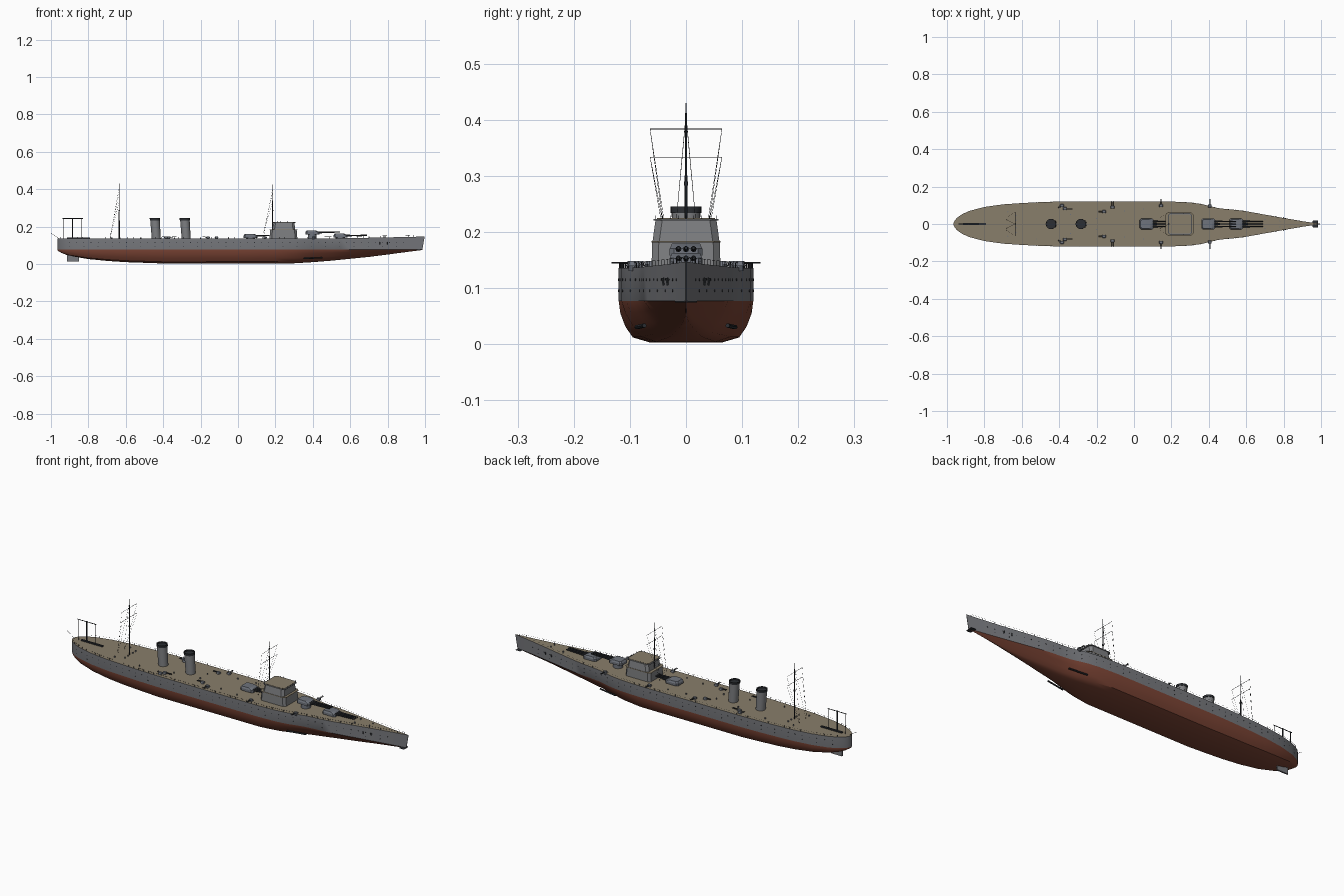
import bpy, bmesh, math
from mathutils import Vector

if "Cube" in bpy.data.objects:
    bpy.data.objects.remove(bpy.data.objects["Cube"])

def mat(name, r, g, b):
    m = bpy.data.materials.new(name)
    m.diffuse_color = (r, g, b, 1)
    m.use_nodes = True
    m.node_tree.nodes["Principled BSDF"].inputs["Base Color"].default_value = m.diffuse_color
    return m

GREY = mat("hull grey", 0.185, 0.19, 0.205)
RED = mat("antifouling red", 0.20, 0.058, 0.035)
TAN = mat("wood deck", 0.25, 0.21, 0.145)
LIGHT = mat("superstructure grey", 0.21, 0.215, 0.225)
STEEL = mat("turret steel", 0.16, 0.175, 0.205)
DARK = mat("dark metal", 0.025, 0.028, 0.033)
WL = 0.077

def finish(name, bm, mats, angle=30):
    bmesh.ops.recalc_face_normals(bm, faces=bm.faces)
    me = bpy.data.meshes.new(name)
    bm.to_mesh(me)
    bm.free()
    ob = bpy.data.objects.new(name, me)
    bpy.context.collection.objects.link(ob)
    for m in mats:
        me.materials.append(m)
    bpy.ops.object.select_all(action='DESELECT')
    ob.select_set(True)
    bpy.context.view_layer.objects.active = ob
    bpy.ops.object.shade_smooth_by_angle(angle=math.radians(angle))
    return ob

def loft(bm, rings, cap=True, m=0):
    rows = [[bm.verts.new(p) for p in r] for r in rings]
    n = len(rows[0])
    for a, b in zip(rows, rows[1:]):
        for i in range(n):
            bm.faces.new((a[i], a[(i + 1) % n], b[(i + 1) % n], b[i])).material_index = m
    if cap:
        bm.faces.new(rows[0][::-1]).material_index = m
        bm.faces.new(rows[-1]).material_index = m

def rod(bm, a, b, r1, r2=None, n=8, m=0):
    a, b = Vector(a), Vector(b)
    r2 = r1 if r2 is None else r2
    q = (b - a).to_track_quat('Z', 'Y')
    ang = [2 * math.pi * i / n for i in range(n)]
    loft(bm, [[p + q @ Vector((r * math.cos(t), r * math.sin(t), 0)) for t in ang]
              for p, r in ((a, r1), (b, r2))], m=m)

def block(bm, x0, x1, hy, z0, z1, tx0=0, tx1=0, ty=0, c=0.002, y=0, m=0):
    """Box with cut corners, tapered towards the top by tx0 (aft), tx1 (fore), ty."""
    def ring(a, b, h, z):
        return [(a + c, y - h, z), (b - c, y - h, z), (b, y - h + c, z), (b, y + h - c, z),
                (b - c, y + h, z), (a + c, y + h, z), (a, y + h - c, z), (a, y - h + c, z)]
    loft(bm, [ring(x0, x1, hy, z0), ring(x0 + tx0, x1 - tx1, hy - ty, z1)], m=m)

def lerp(tab, x):
    for (x0, v0), (x1, v1) in zip(tab, tab[1:]):
        if x <= x1:
            return v0 + (v1 - v0) * max(0, (x - x0) / (x1 - x0))
    return tab[-1][1]

# Hull: half width and keel height along the length
WIDTH = [(-.965, .004), (-.958, .02), (-.945, .034), (-.92, .052), (-.88, .07), (-.8, .091), (-.7, .105),
         (-.6, .112), (-.5, .117), (-.4, .12), (.2, .12), (.3, .115), (.36, .107), (.4, .097), (.45, .085),
         (.5, .079), (.55, .075), (.6, .068), (.7, .05), (.8, .032), (.9, .015), (.998, .0008)]
KEEL = [(-.965, .072), (-.945, .06), (-.92, .05), (-.85, .033), (-.75, .02), (-.6, .01), (-.4, .003),
        (.3, .004), (.4, .01), (.5, .018), (.7, .038), (.85, .057), (.998, .075)]

def deck_z(x):
    return 0.136 + 0.011 * max(0, (x - 0.4) / 0.6) ** 1.3

def rake(x, z):
    return x + (0.18 * (z - deck_z(x)) * (x - 0.8) / 0.2 if x > 0.8 else 0)

FULL = [(0, .54, .03), (.12, .79, .17), (.38, .9, .42), (.7, .975, .75), (1, 1, 1)]
bm = bmesh.new()
rows = []
for x in sorted({p[0] for p in WIDTH} | {-.2, 0, .85, .95}):
    w, k, zt = lerp(WIDTH, x), lerp(KEEL, x), deck_z(x)
    f = 1 - min(1, max(0, (x - 0.2) / 0.6))
    side = [(w * (a * f + b * (1 - f)), k + t * (WL - k)) for t, a, b in FULL] + [(w, zt)]
    pts = [(rake(x, z), -y, z) for y, z in side[::-1]] + [(rake(x, z), y, z) for y, z in side]
    rows.append([bm.verts.new(p) for p in pts])
n = len(rows[0])
for a, b in zip(rows, rows[1:]):
    for i in range(n):
        fc = bm.faces.new((a[i], a[(i + 1) % n], b[(i + 1) % n], b[i]))
        fc.material_index = 2 if i == n - 1 else 0 if i in (0, n - 2) else 1
for r in (rows[0], rows[-1]):
    bm.faces.new(r)
finish("hull", bm, [GREY, RED, TAN], 35)

# Rudder, stern skeg and bilge fins
bm = bmesh.new()
block(bm, -.915, -.85, .004, .014, .05, 0, 0, 0, .001)
finish("rudder", bm, [GREY])
bm = bmesh.new()
for s in (-1, 1):
    rod(bm, (.35, s * .088, .03), (.45, s * .074, .033), .004, n=6)
block(bm, .955, .985, .02, .0745, .0765, 0, .01, 0, .004)
finish("hull_fins", bm, [DARK])

# Portholes and anchors on the hull sides
bm = bmesh.new()
for i in range(48):
    x = -.9 + i * .038
    for z, step in ((.115, 1), (.095, 2)):
        if i % step == 0:
            for s in (-1, 1):
                y = s * lerp(WIDTH, x)
                rod(bm, (x, y - s * .002, z), (x, y + s * .0008, z), .0022, n=8)
for s in (-1, 1):
    for x in (.76, .8):
        y = s * lerp(WIDTH, x)
        rod(bm, (x, y, .105), (x, y + s * .002, .118), .003, n=6)
finish("portholes_and_anchors", bm, [DARK])

# Deck edge railing
bm = bmesh.new()
xs = [-.95 + i * .03 for i in range(65)]
for s in (-1, 1):
    top = [(x, s * (lerp(WIDTH, x) - .0015), deck_z(x) + .009) for x in xs]
    for p in top:
        rod(bm, (p[0], p[1], p[2] - .01), p, .0006, n=4)
    for a, b in zip(top, top[1:]):
        rod(bm, a, b, .0003, n=3)
finish("deck_railing", bm, [DARK])

# Bridge superstructure: two tapered tiers with planked roofs
bm = bmesh.new()
block(bm, .168, .318, .0615, .13, .181, .004, .004, .001, .012)
block(bm, .168, .318, .0615, .181, .184, 0, 0, 0, .012, m=1)
block(bm, .183, .306, .0595, .184, .22, .006, .004, .005, .012)
block(bm, .181, .31, .058, .22, .223, 0, 0, 0, .012)
block(bm, .187, .304, .052, .223, .2245, 0, 0, 0, .01, m=1)
finish("bridge", bm, [LIGHT, TAN])
bm = bmesh.new()
for i in range(7):
    for s in (-1, 1):
        x = .195 + i * .017
        rod(bm, (x, s * .055, .223), (x, s * .055, .229), .0006, n=4)
for i in range(7):
    rod(bm, (.308, -.042 + i * .014, .223), (.308, -.042 + i * .014, .229), .0006, n=4)
finish("bridge_railing", bm, [DARK])

# Funnels: slightly raked, hollow with black caps
for name, x in (("aft_funnel", -.44), ("fore_funnel", -.28)):
    bm = bmesh.new()
    def ring(r, z):
        return [(x + .003 - .07 * (z - .136) + r * math.cos(i * math.pi / 12),
                 r * math.sin(i * math.pi / 12), z) for i in range(24)]
    loft(bm, [ring(.024, .13), ring(.0255, .234)])
    loft(bm, [ring(.0275, .234), ring(.0275, .245), ring(.024, .245), ring(.024, .238)], m=1)
    finish(name, bm, [LIGHT, DARK])

# Main triple turrets: x of rear, base height, barrel tip
for name, x, z, tip in (("aft_turret", .03, .14, .168), ("upper_fore_turret", .36, .158, .545),
                        ("lower_fore_turret", .51, .141, .69)):
    bm = bmesh.new()
    rod(bm, (x + .037, 0, .13), (x + .037, 0, z), .024, n=20)
    block(bm, x, x + .075, .029, z, z + .012, 0, 0, 0, .008)
    block(bm, x, x + .075, .029, z + .012, z + .021, .006, .016, .004, .008)
    for y in (-.0135, 0, .0135):
        rod(bm, (x + .06, y, z + .011), (x + .09, y, z + .0115), .0052, n=10, m=1)
        rod(bm, (x + .085, y, z + .011), (tip, y, z + .013), .0042, .003, n=10, m=1)
    finish(name, bm, [STEEL, DARK])

# Secondary guns: position and barrel direction, mirrored on both sides
bm = bmesh.new()
for x, y, dx, dy in ((.405, .096, 0, .037), (.145, .098, 0, .035), (-.115, .09, 0, .033),
                     (-.37, .082, .04, 0), (-.385, .098, -.02, -.008), (-.16, .066, -.03, 0)):
    for s in (-1, 1):
        rod(bm, (x, s * y, .13), (x, s * y, .14), .007, n=10)
        block(bm, x - .010, x + .010, .008, .139, .148, .002, .002, .002, .002, y=s * y)
        for o in (-.003, .003):
            ox, oy = (o, 0) if dx == 0 else (0, o)
            rod(bm, (x + ox, s * y + oy, .144), (x + dx + ox, s * (y + dy) + oy, .145), .0016, n=6, m=1)
finish("secondary_guns", bm, [STEEL, DARK])

# Masts with yards, lookout and rigging
for name, x, top in (("fore_mast", .185, .425), ("aft_mast", -.635, .43)):
    bm = bmesh.new()
    rod(bm, (x, 0, .13), (x, 0, .3), .0032, .0025)
    rod(bm, (x, 0, .3), (x, 0, top), .0022, .0012)
    block(bm, x - .004, x + .004, .004, .283, .29, c=.001)
    for z in (.333, .383):
        rod(bm, (x, -.064, z), (x, .064, z), .0008, n=5)
        for s in (-1, 1):
            rod(bm, (x, s * .064, z), (x - .05, s * .03, .137 if x < 0 else .16), .0004, n=3)
    for s in (-1, 1):
        rod(bm, (x, 0, top - .02), (x - .05, s * .025, .137), .0004, n=3)
    finish(name, bm, [DARK])

# Stern crane frame, catapult track and flagstaff
bm = bmesh.new()
for x, r in ((-.932, .0018), (-.885, .0035), (-.835, .0012)):
    rod(bm, (x, 0, .13), (x, 0, .245), r)
rod(bm, (-.938, 0, .243), (-.83, 0, .243), .0018)
rod(bm, (-.955, 0, .135), (-1, 0, .165), .0008, n=5)
block(bm, -.915, -.79, .005, .135, .142, c=.001)
finish("stern_crane", bm, [DARK])

# Deck fittings: bollards and vents
bm = bmesh.new()
for x, y in ((-.675, .065), (-.63, .045), (-.63, .02), (-.52, .08), (-.34, .05), (-.2, .03),
             (-.05, .07), (.05, .08), (.7, .025), (.78, .015)):
    for s in (-1, 1):
        rod(bm, (x, s * y, .13), (x, s * y, deck_z(x) + .007), .003, n=8)
finish("deck_fittings", bm, [STEEL])
